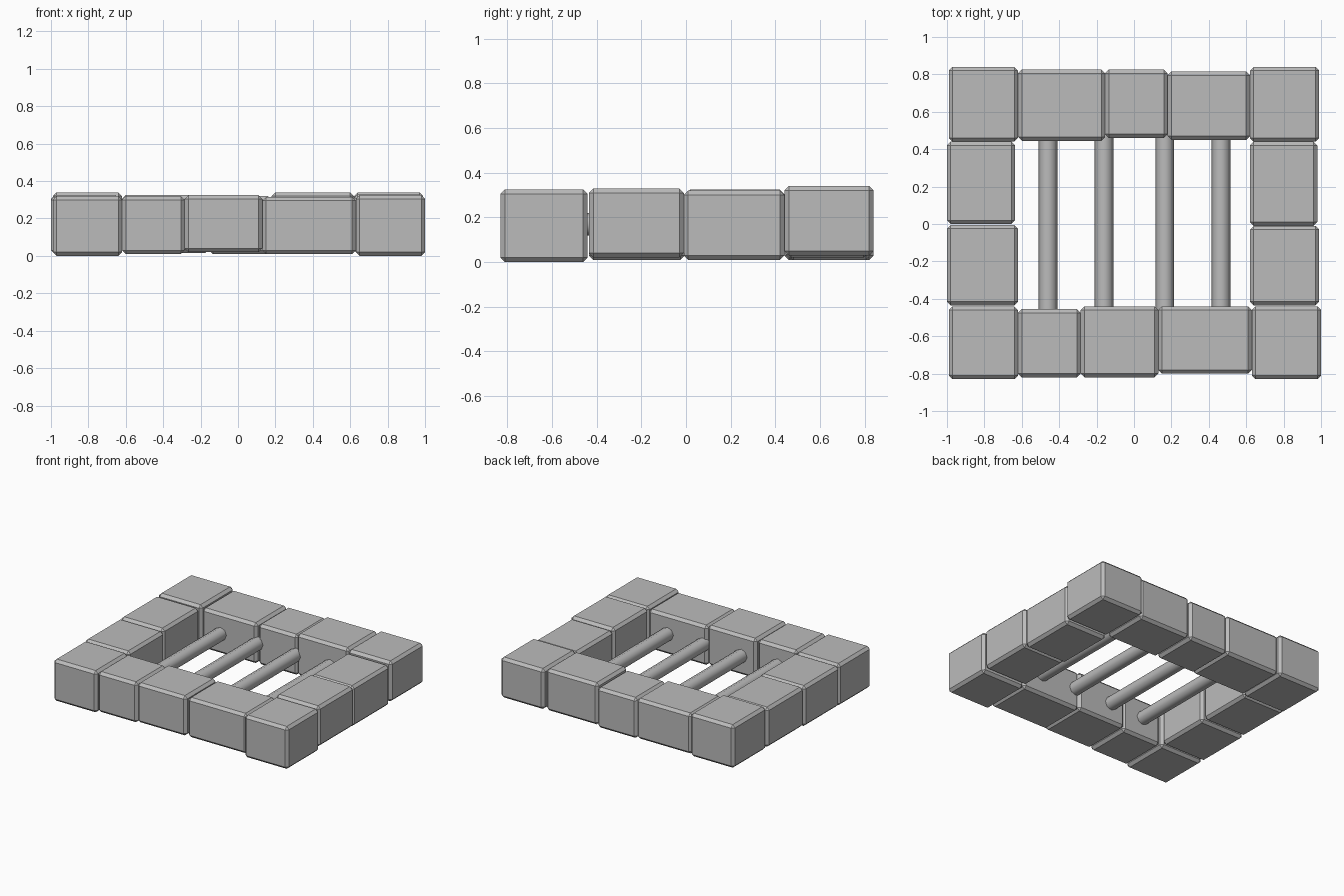
import bpy
import bmesh
import math
from mathutils import Matrix

cube = bpy.data.objects.get("Cube")
if cube:
    bpy.data.objects.remove(cube, do_unlink=True)

# One plain grey for stone and bars
grey = bpy.data.materials.new("stone_grey")
grey.use_nodes = True
grey.diffuse_color = (0.5, 0.5, 0.5, 1)
grey.node_tree.nodes["Principled BSDF"].inputs["Base Color"].default_value = (0.5, 0.5, 0.5, 1)


def add_object(name, bm):
    mesh = bpy.data.meshes.new(name)
    bm.to_mesh(mesh)
    bm.free()
    mesh.materials.append(grey)
    obj = bpy.data.objects.new(name, mesh)
    bpy.context.collection.objects.link(obj)
    return obj


def block(name, xs, ys, zs):
    """Chamfered stone filling the given x, y and z ranges."""
    spans = (xs, ys, zs)
    centre = [sum(s) / 2 for s in spans]
    size = [s[1] - s[0] for s in spans]
    bm = bmesh.new()
    bmesh.ops.create_cube(bm, size=1, matrix=Matrix.Translation(centre) @ Matrix.Diagonal((*size, 1)))
    bmesh.ops.bevel(bm, geom=bm.edges[:], offset=0.02, segments=1, affect='EDGES')
    return add_object(name, bm)


def bar(name, x, z):
    """Round bar running front to back between the two rows."""
    bm = bmesh.new()
    bmesh.ops.create_cone(bm, cap_ends=True, segments=8, radius1=0.05, radius2=0.05, depth=1.0,
                          matrix=Matrix.Translation((x, 0, z)) @ Matrix.Rotation(math.pi / 2, 4, 'X'))
    for face in bm.faces:
        face.smooth = len(face.verts) == 4
    for edge in bm.edges:
        edge.smooth = all(f.smooth for f in edge.link_faces)
    return add_object(name, bm)


# Corner stones
block("front_right_corner", (-0.99, -0.62), (-0.83, -0.44), (0.0, 0.32))
block("front_left_corner", (0.63, 1.0), (-0.83, -0.44), (0.0, 0.325))
block("back_right_corner", (-0.99, -0.62), (0.44, 0.84), (0.01, 0.34))
block("back_left_corner", (0.62, 0.99), (0.44, 0.84), (0.03, 0.34))

# Front row
block("front_stone_right", (-0.62, -0.285), (-0.82, -0.455), (0.01, 0.32))
block("front_stone_middle", (-0.285, 0.13), (-0.82, -0.44), (0.02, 0.325))
block("front_stone_left", (0.13, 0.63), (-0.80, -0.44), (0.01, 0.315))

# Back row
block("back_stone_right", (-0.62, -0.155), (0.445, 0.825), (0.015, 0.325))
block("back_stone_middle", (-0.155, 0.18), (0.46, 0.825), (0.01, 0.32))
block("back_stone_left", (0.18, 0.62), (0.45, 0.815), (0.02, 0.34))

# Side rows
block("right_stone_front", (-1.0, -0.62), (-0.435, -0.005), (0.01, 0.32))
block("right_stone_back", (-1.0, -0.635), (0.0, 0.44), (0.02, 0.325))
block("left_stone_front", (0.62, 0.99), (-0.435, -0.01), (0.02, 0.33))
block("left_stone_back", (0.62, 0.98), (-0.01, 0.44), (0.01, 0.32))

# Bars
for i, x in enumerate((-0.46, -0.16, 0.165, 0.465)):
    bar(f"bar_{i + 1}", x, 0.17)
